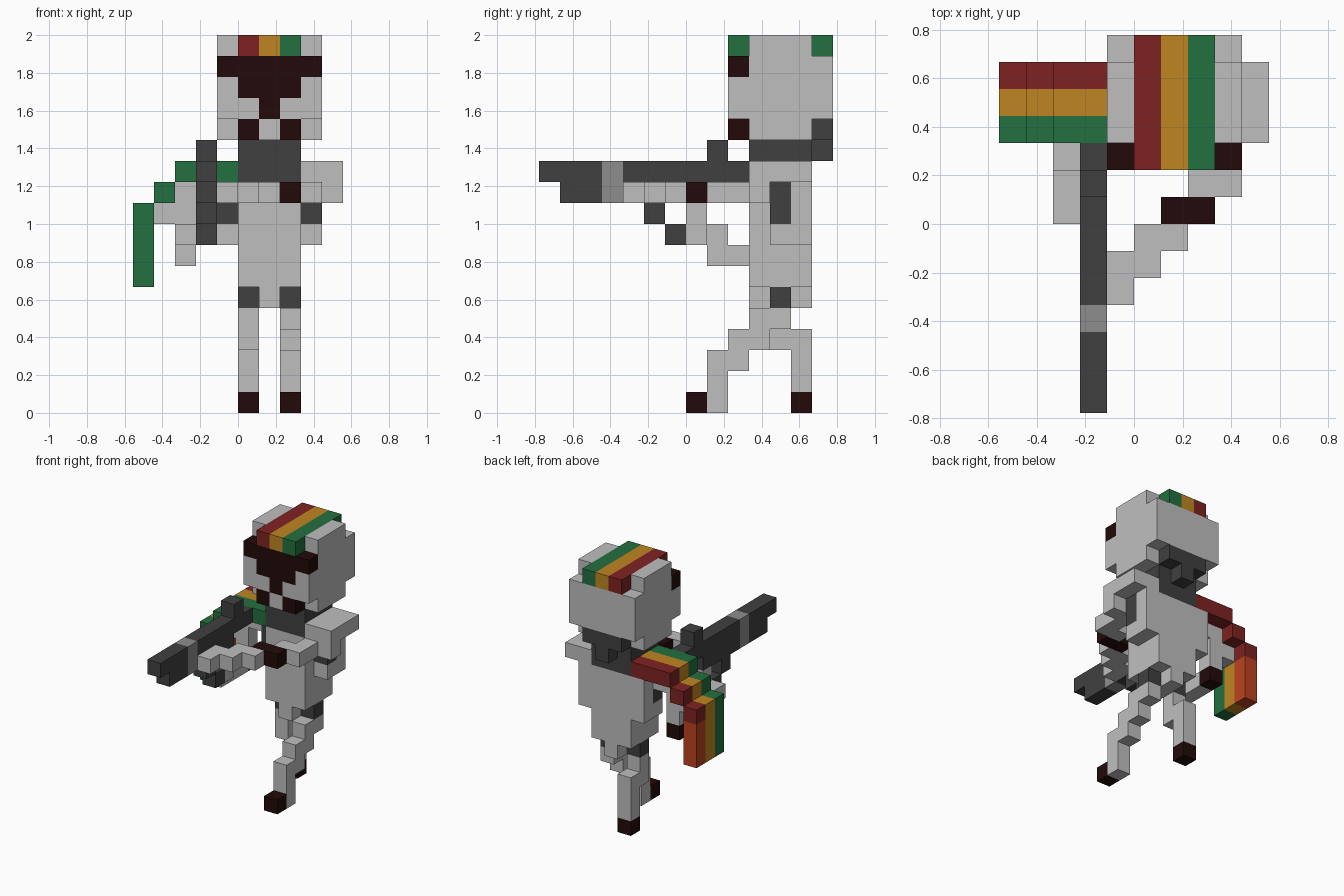
import bpy, bmesh, math
from mathutils import Vector

if "Cube" in bpy.data.objects:
    bpy.data.objects.remove(bpy.data.objects["Cube"], do_unlink=True)

U = 1 / 9  # size of one block

COLOURS = {
    "pale_grey": (0.52, 0.52, 0.52),
    "charcoal": (0.051, 0.051, 0.051),
    "mid_grey": (0.27, 0.27, 0.27),
    "dark_brown": (0.016, 0.003, 0.003),
    "deep_red": (0.212, 0.016, 0.016),
    "amber": (0.52, 0.235, 0.016),
    "green": (0.017, 0.162, 0.051),
    "orange_red": (0.50, 0.055, 0.014),
}
MATS = {}
for name, rgb in COLOURS.items():
    m = bpy.data.materials.new(name)
    m.use_nodes = True
    m.diffuse_color = (*rgb, 1)
    bsdf = next(n for n in m.node_tree.nodes if n.type == 'BSDF_PRINCIPLED')
    bsdf.inputs["Base Color"].default_value = (*rgb, 1)
    bsdf.inputs["Roughness"].default_value = 0.8
    MATS[name] = m
NAMES = list(COLOURS)
G, D, M, B, R, A, N, O = NAMES

parts = {}      # part name -> {block: colour}
filled = set()  # every occupied block


def part(name, *boxes):
    """Each box is (colour, x range, y range, z range); later boxes repaint earlier ones."""
    cells = parts.setdefault(name, {})
    for colour, xs, ys, zs in boxes:
        for x in range(*xs):
            for y in range(*ys):
                for z in range(*zs):
                    if (x, y, z) in cells or (x, y, z) not in filled:
                        cells[x, y, z] = colour
                        filled.add((x, y, z))


# Head with chamfered top and bottom corners, painted face, striped cap
part("head",
     (G, (-1, 4), (2, 7), (14, 17)),
     (G, (-1, 4), (3, 6), (13, 14)), (G, (0, 3), (2, 3), (13, 14)),
     (G, (-1, 4), (3, 6), (17, 18)),
     (B, (-1, 4), (2, 3), (16, 17)), (B, (0, 3), (2, 3), (15, 16)),
     (B, (1, 2), (2, 3), (14, 15)),
     (B, (0, 1), (2, 3), (13, 14)), (B, (2, 3), (2, 3), (13, 14)))
for i, c in enumerate((R, A, N)):
    part("head", (c, (i, i + 1), (2, 7), (17, 18)))

# Scarf around the neck with a knot behind
part("scarf",
     (D, (0, 3), (3, 6), (11, 13)),
     (D, (0, 3), (6, 7), (13, 14)), (D, (1, 2), (6, 7), (12, 13)))

# Torso, side pads and hips
part("torso", (G, (0, 3), (3, 6), (6, 11)), (G, (1, 2), (3, 6), (5, 6)))
for side, x in (("right", -1), ("left", 3)):
    part(side + "_side_pad",
         (G, (x, x + 1), (4, 6), (8, 11)), (D, (x, x + 1), (4, 5), (9, 11)))
for side, x in (("right", 0), ("left", 2)):
    part(side + "_hip", (D, (x, x + 1), (4, 5), (5, 6)))

# Legs in mid stride
LX, RX = (2, 3), (0, 1)
part("left_leg",
     (G, LX, (3, 5), (4, 5)), (G, LX, (3, 4), (3, 4)),
     (G, LX, (2, 3), (2, 4)), (G, LX, (1, 2), (0, 3)))
part("left_foot", (B, LX, (0, 1), (0, 1)))
part("right_leg", (G, RX, (4, 5), (3, 5)), (G, RX, (5, 6), (1, 4)))
part("right_foot", (B, RX, (5, 6), (0, 1)))

# Left arm: shoulder slab, then a diagonal reach across to the gun
part("left_shoulder",
     (G, (3, 5), (3, 6), (11, 12)), (G, (3, 5), (3, 4), (10, 11)))
part("left_arm",
     (G, (3, 4), (2, 3), (10, 11)), (G, (2, 4), (1, 2), (10, 11)),
     (B, (1, 3), (0, 1), (10, 11)), (G, (0, 2), (-1, 0), (10, 11)),
     (G, (-1, 1), (-2, -1), (10, 11)), (G, (-1, 0), (-3, -2), (10, 11)))

# Right arm: down under the cape, brown elbow, then forward to the grip
AX = (-3, -2)
part("right_arm",
     (G, (-3, -1), (4, 5), (10, 11)), (G, (-4, -2), (4, 5), (9, 10)),
     (G, AX, (4, 5), (8, 9)), (B, AX, (4, 5), (7, 8)),
     (G, AX, (2, 4), (7, 8)), (G, AX, (1, 2), (7, 9)),
     (G, AX, (0, 1), (8, 9)), (G, (-2, -1), (0, 1), (8, 10)))

# Striped cape stepping off the right shoulder
for y, c, low in ((3, N, N), (4, A, A), (5, R, O)):
    ys = (y, y + 1)
    part("shoulder_cape",
         (c, (-3, 0), ys, (11, 12)), (c, (-4, -3), ys, (10, 11)),
         (c, (-5, -4), ys, (9, 10)), (low, (-5, -4), ys, (6, 9)))

# Long gun with a pale band, sight and slanted magazine
GX = (-2, -1)
part("gun",
     (D, GX, (-7, 3), (11, 12)), (D, GX, (-6, 1), (10, 11)),
     (M, GX, (-4, -3), (10, 12)), (D, GX, (1, 2), (12, 13)),
     (D, GX, (-2, -1), (9, 10)), (D, GX, (-1, 0), (8, 9)))


def build(name, cells):
    """Turn blocks into a mesh with outer faces only, merging flat areas of one colour."""
    bm = bmesh.new()
    for cell, colour in cells.items():
        centre = Vector(cell) + Vector((0.5, 0.5, 0.5))
        for axis in range(3):
            for s in (-1, 1):
                nb = list(cell)
                nb[axis] += s
                if tuple(nb) in filled:
                    continue
                n, u = Vector((0, 0, 0)), Vector((0, 0, 0))
                n[axis] = s
                u[(axis + 1) % 3] = 1
                v = n.cross(u)
                ring = [(-1, -1), (1, -1), (1, 1), (-1, 1)]
                f = bm.faces.new([bm.verts.new((centre + (n + a * u + b * v) / 2) * U)
                                  for a, b in ring])
                f.material_index = NAMES.index(colour)
    bmesh.ops.remove_doubles(bm, verts=bm.verts[:], dist=1e-4)
    bmesh.ops.dissolve_limit(bm, angle_limit=math.radians(1), verts=bm.verts[:],
                             edges=bm.edges[:], delimit={'MATERIAL'})
    me = bpy.data.meshes.new(name)
    bm.to_mesh(me)
    bm.free()
    for key in NAMES:
        me.materials.append(MATS[key])
    bpy.context.scene.collection.objects.link(bpy.data.objects.new(name, me))


for name, cells in parts.items():
    build(name, cells)
